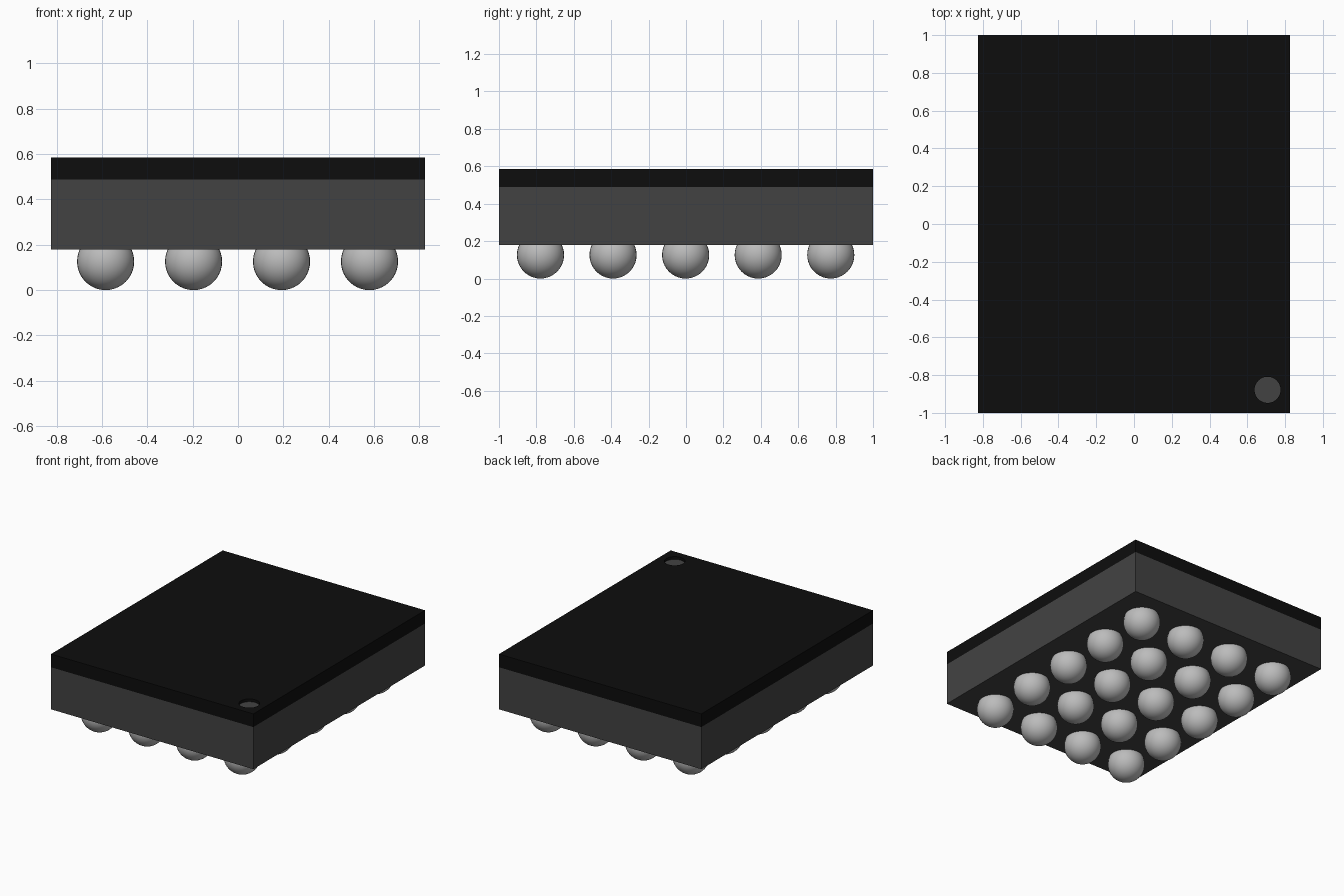
import bpy, bmesh, math

cube = bpy.data.objects.get("Cube")
if cube:
    bpy.data.objects.remove(cube, do_unlink=True)


def material(name, value):
    mat = bpy.data.materials.new(name)
    mat.use_nodes = True
    color = (value, value, value, 1)
    mat.diffuse_color = color
    mat.node_tree.nodes["Principled BSDF"].inputs["Base Color"].default_value = color
    return mat


black = material("black_resin", 0.004)
grey = material("dark_grey_substrate", 0.055)
silver = material("solder_silver", 0.5)

HALF_X, HALF_Y = 0.825, 1.0
BOTTOM, SEAM, TOP = 0.178, 0.488, 0.585
BALL_R, PITCH = 0.126, 0.388
DOT_X, DOT_Y, DOT_R, DOT_DEPTH = 0.707, -0.878, 0.069, 0.02


def new_object(name, bm, mats):
    bmesh.ops.recalc_face_normals(bm, faces=bm.faces)
    mesh = bpy.data.meshes.new(name)
    bm.to_mesh(mesh)
    bm.free()
    for mat in mats:
        mesh.materials.append(mat)
    obj = bpy.data.objects.new(name, mesh)
    bpy.context.collection.objects.link(obj)
    return obj


def slab(name, z0, z1, mat):
    bm = bmesh.new()
    bmesh.ops.create_cube(bm, size=1)
    bmesh.ops.scale(bm, vec=(2 * HALF_X, 2 * HALF_Y, z1 - z0), verts=bm.verts)
    bmesh.ops.translate(bm, vec=(0, 0, (z0 + z1) / 2), verts=bm.verts)
    return new_object(name, bm, [mat])


# Board and moulded cover
slab("substrate", BOTTOM, SEAM, grey)
cover = slab("cover", SEAM, TOP, black)

# Round recess marking the first contact
bm = bmesh.new()
bmesh.ops.create_cone(bm, cap_ends=True, segments=48, radius1=DOT_R,
                      radius2=DOT_R, depth=2 * DOT_DEPTH)
bmesh.ops.translate(bm, vec=(DOT_X, DOT_Y, TOP), verts=bm.verts)
cutter = new_object("marker_cutter", bm, [black])
cutter.hide_render = True
cut = cover.modifiers.new("marker_recess", 'BOOLEAN')
cut.object = cutter
cut.operation = 'DIFFERENCE'
cut.solver = 'EXACT'
bpy.context.view_layer.objects.active = cover
cover.select_set(True)
bpy.ops.object.modifier_apply(modifier=cut.name)
bpy.data.objects.remove(cutter, do_unlink=True)

# Grey floor of the recess
cover.data.materials.append(grey)
for face in cover.data.polygons:
    if face.normal.z > 0.9 and face.center.z < TOP - DOT_DEPTH / 2:
        face.material_index = 1

# Grid of solder balls sharing one mesh, sunk into the board
bm = bmesh.new()
bmesh.ops.create_uvsphere(bm, u_segments=32, v_segments=20, radius=BALL_R)
for face in bm.faces:
    face.smooth = True
first = new_object("solder_ball", bm, [silver])
for col in range(4):
    for row in range(5):
        ball = first
        if col or row:
            ball = first.copy()
            bpy.context.collection.objects.link(ball)
        ball.name = f"solder_ball_{col + 1}_{row + 1}"
        ball.location = ((col - 1.5) * PITCH - 0.002, (row - 2) * PITCH - 0.002, BALL_R)
